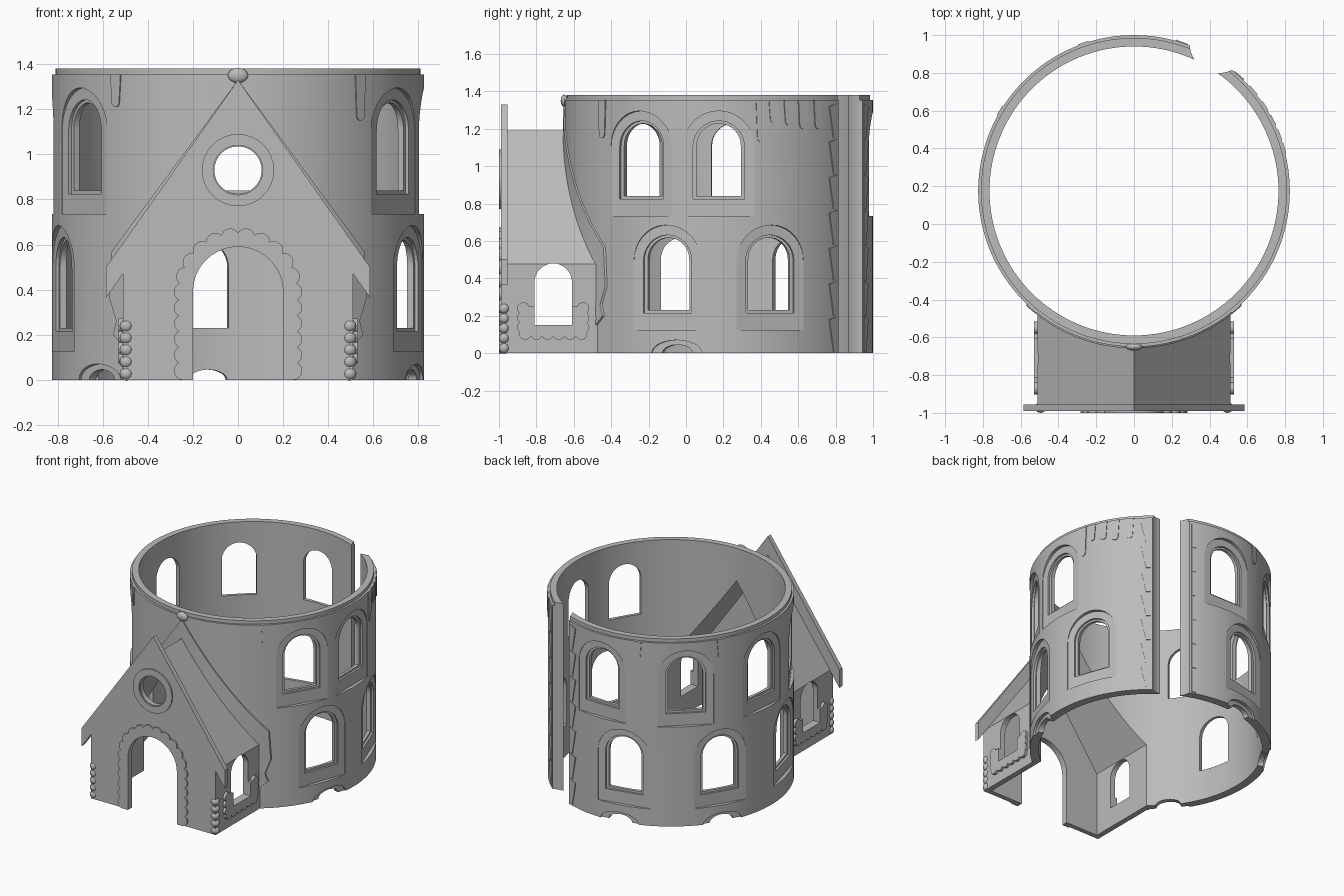
import bpy, bmesh, math
from mathutils import Matrix, Vector

if "Cube" in bpy.data.objects:
    bpy.data.objects.remove(bpy.data.objects["Cube"])

CY, R_OUT, R_IN = 0.175, 0.825, 0.765

stone = bpy.data.materials.new("stone_grey")
stone.use_nodes = True
stone.diffuse_color = (0.5, 0.5, 0.5, 1)
stone.node_tree.nodes["Principled BSDF"].inputs["Base Color"].default_value = (0.5, 0.5, 0.5, 1)


def finish(name, bm):
    bmesh.ops.recalc_face_normals(bm, faces=bm.faces)
    mesh = bpy.data.meshes.new(name)
    bm.to_mesh(mesh)
    bm.free()
    mesh.materials.append(stone)
    obj = bpy.data.objects.new(name, mesh)
    bpy.context.collection.objects.link(obj)
    return obj


def prism(name, points, d0, d1, matrix=Matrix()):
    """Extrude an x-z outline along y, then place it."""
    bm = bmesh.new()
    face = bm.faces.new([bm.verts.new((x, d0, z)) for x, z in points])
    ext = bmesh.ops.extrude_face_region(bm, geom=[face])
    moved = [v for v in ext["geom"] if isinstance(v, bmesh.types.BMVert)]
    bmesh.ops.translate(bm, vec=(0, d1 - d0, 0), verts=moved)
    bm.transform(matrix)
    return finish(name, bm)


def cylinder(name, radius, z0, z1, x=0.0, y=CY, segments=128):
    bm = bmesh.new()
    bmesh.ops.create_cone(bm, cap_ends=True, segments=segments, radius1=radius, radius2=radius,
                          depth=z1 - z0, matrix=Matrix.Translation((x, y, (z0 + z1) / 2)))
    return finish(name, bm)


def blob(name, loc, scale):
    bm = bmesh.new()
    bmesh.ops.create_uvsphere(bm, u_segments=16, v_segments=10, radius=1,
                              matrix=Matrix.Translation(loc) @ Matrix.Diagonal((*scale, 1)))
    return finish(name, bm)


def skin(name, sections):
    """Closed bar through a series of four-point sections."""
    bm = bmesh.new()
    loops = [[bm.verts.new(p) for p in s] for s in sections]
    for a, b in zip(loops, loops[1:]):
        for i in range(4):
            j = (i + 1) % 4
            bm.faces.new((a[i], a[j], b[j], b[i]))
    bm.faces.new(loops[0])
    bm.faces.new(loops[-1])
    return finish(name, bm)


def arch(half, z0, spring, n=20):
    curve = [(half * math.cos(math.pi * i / n), spring + half * math.sin(math.pi * i / n))
             for i in range(n + 1)]
    return [(half, z0)] + curve + [(-half, z0)]


def circle(x, z, r, n=32):
    return [(x + r * math.cos(math.tau * i / n), z + r * math.sin(math.tau * i / n)) for i in range(n)]


def radial(deg):
    """Local y points outward from the tower at this angle."""
    return Matrix.Translation((0, CY, 0)) @ Matrix.Rotation(math.radians(deg - 90), 4, 'Z')


def join(name, objs):
    bm = bmesh.new()
    for o in objs:
        bm.from_mesh(o.data)
        bpy.data.objects.remove(o)
    return finish(name, bm)


def cut(target, cutters):
    tool = join("cutter", cutters)
    tool.hide_render = True
    mod = target.modifiers.new("cut", 'BOOLEAN')
    mod.operation, mod.solver, mod.object = 'DIFFERENCE', 'EXACT', tool
    bpy.context.view_layer.objects.active = target
    bpy.ops.object.modifier_apply(modifier=mod.name)
    bpy.data.objects.remove(tool)


def gable(half, apex):
    eave = apex - 1.4 * half
    return [(-half, 0), (half, 0), (half, eave), (0, apex), (-half, eave)]


def inner_gable(half, apex):
    return [(x, z if z else -0.1) for x, z in gable(half, apex)]


# Tower wall with a stepped rim
tower = cylinder("tower_wall", R_OUT, 0, 1.355)
cut(tower, [cylinder("c", R_IN, -0.1, 1.5)])
rim = cylinder("tower_rim", 0.81, 1.355, 1.38)
cut(rim, [cylinder("c", R_IN, 1.2, 1.5)])

# Arched windows: recessed panel, moulding step, opening
windows = [(a, 0.735) for a in (-31, 0, 90, 132, 174, 212)]
windows += [(a, 0.125) for a in (-20, 20, 102, 149, 195)]
for half, low, spring, depth in ((0.19, 0, 0.37, 0.8), (0.137, 0.09, 0.37, 0.785), (0.118, 0.105, 0.375, 0.7)):
    cut(tower, [prism("c", arch(half, z + low, z + spring), depth, 0.95, radial(a)) for a, z in windows])

# Small holes at the foot of the wall, with a dished surround
holes = (-16, 100, 150, 221)
for half, high, depth in ((0.14, 0.07, 0.8), (0.085, 0.045, 0.7)):
    shape = [(half * x, high * z) for x, z in arch(1, -0.5, 0)]
    cut(tower, [prism("c", shape, depth, 0.95, radial(a)) for a in holes])

# Rounded gap for a side turret, and the passage to the porch
gap = Vector((0.9 * math.cos(math.radians(60)), CY + 0.9 * math.sin(math.radians(60))))
cut(tower, [cylinder("c", 0.155, -0.1, 1.5, gap.x, gap.y, 48)])
cut(rim, [cylinder("c", 0.155, 1.2, 1.5, gap.x, gap.y, 48)])
cut(tower, [prism("c", inner_gable(0.47, 1.14), -0.8, -0.3)])

# Staggered edging beside the gap
edging = []
for side in (-1, 1):
    for i in range(7):
        z = 0.01 + i * 0.19
        pts = [(0, z), (0.03 * side, z), (0.065 * side, z + 0.17), (0, z + 0.185)]
        edging.append(prism("e", pts, 0.815, 0.829, radial(60 - side * 10)))
        edging[-1].data.transform(Matrix())
for o in edging[:7]:
    o.data.transform(radial(60) @ Matrix.Diagonal((1, 1, 1, 1)) @ radial(60).inverted())
join("gap_edging", edging)

# Drips hanging from the rim
drips = [(229, 1.21), (311, 1.15), (16, 1.13), (21, 1.23), (27, 1.22), (33, 1.2), (40, 1.2),
         (109, 1.22), (149, 1.22)]
parts = []
for a, low in drips:
    top = 1.355
    pts = [(x, top - z) for x, z in arch(0.022, 0, top - low - 0.022, 10)]
    pts[0], pts[-1] = (0.03, top), (-0.03, top)
    parts.append(prism("d", pts, 0.81, 0.83, radial(a)))
join("rim_drips", parts)
blob("rim_keystone", (0, CY - R_OUT, 1.35), (0.045, 0.02, 0.033))

# Porch body: hollow gabled house open to the tower
porch = prism("porch_walls", gable(0.51, 1.19), -0.99, -0.38)
cut(porch, [prism("c", inner_gable(0.47, 1.14), -0.955, 0.1)])
cut(porch, [cylinder("c", 0.79, -0.1, 1.5)])
side_turn = Matrix.Translation((0, -0.71, 0)) @ Matrix.Rotation(math.pi / 2, 4, 'Z')
cut(porch, [prism("c", arch(0.1, 0.15, 0.38), -0.7, 0.7, side_turn)])
cut(porch, [prism("c", arch(0.2, -0.1, 0.39), -1.1, -0.9),
            prism("c", circle(0, 0.93, 0.105), -1.1, -0.9)])

# Gable boards at the porch front
boards = []
for s in (-1, 1):
    pts = [(0, 1.33), (0.585 * s, 0.5), (0.585 * s, 0.365), (0, 1.19)]
    boards.append(prism("b", pts, -0.99, -0.955))
join("gable_boards", boards)

# Round window surround
ring = prism("round_window_frame", circle(0, 0.93, 0.16), -1.0, -0.985)
cut(ring, [prism("c", circle(0, 0.93, 0.11), -1.1, -0.9)])

# Scalloped door surround
surround = prism("door_surround", arch(0.245, 0, 0.39), -1.0, -0.985)
cut(surround, [prism("c", arch(0.2, -0.1, 0.39), -1.1, -0.9)])
path = [(s * 0.243, 0.04 + 0.07 * i) for s in (-1, 1) for i in range(5)]
path += [(0.243 * math.cos(math.pi * i / 11), 0.39 + 0.243 * math.sin(math.pi * i / 11)) for i in range(12)]
join("door_scallops", [prism("s", circle(x, z, 0.041, 16), -1.0, -0.985) for x, z in path])

# Side window sills with scalloped borders, and corner stones
for s, label in ((1, "left"), (-1, "right")):
    span = (-0.53 * s, -0.5 * s)
    blocks = [((-0.17, 0.12), (-0.1, 0.25)), ((0.1, 0.12), (0.17, 0.25)), ((-0.17, 0.1), (0.17, 0.15))]
    sill = [prism("s", [a, (b[0], a[1]), b, (a[0], b[1])], *span, side_turn) for a, b in blocks]
    beads = [(-0.15 + 0.06 * i, 0.105) for i in range(6)]
    beads += [(e * 0.16, 0.14 + 0.05 * i) for e in (-1, 1) for i in range(3)]
    sill += [prism("s", circle(x, z, 0.033, 14), *span, side_turn) for x, z in beads]
    join(label + "_window_sill", sill)
    join(label + "_corner_stones",
         [blob("q", (0.495 * s, -0.972, 0.027 + 0.053 * i), (0.03, 0.028, 0.03)) for i in range(5)])

    # Raised flashing where the porch meets the tower
    outer = [(0, 1.33), (0.56, 0.57), (0.57, 0.36), (0.54, 0.26), (0.555, 0.2), (0.5, 0.14)]
    inner = [(0, 1.17), (0.49, 0.48), (0.49, 0.36), (0.49, 0.26), (0.49, 0.2), (0.49, 0.14)]

    def on_wall(p, r):
        x = p.x * s
        return (x, CY - math.sqrt(r * r - x * x), p.y)

    sections = []
    for k in range(5):
        steps = 14 if k == 0 else 2
        for i in range(steps + (k == 4)):
            o = Vector(outer[k]).lerp(Vector(outer[k + 1]), i / steps)
            n = Vector(inner[k]).lerp(Vector(inner[k + 1]), i / steps)
            sections.append([on_wall(o, 0.833), on_wall(n, 0.833), on_wall(n, 0.81), on_wall(o, 0.81)])
    skin(label + "_roof_flashing", sections)

# Smooth the curves and keep the edges crisp
for obj in bpy.context.collection.objects:
    if obj.type == 'MESH' and stone.name in obj.data.materials:
        obj.select_set(True)
        bpy.context.view_layer.objects.active = obj
bpy.ops.object.shade_smooth_by_angle(angle=math.radians(30))
